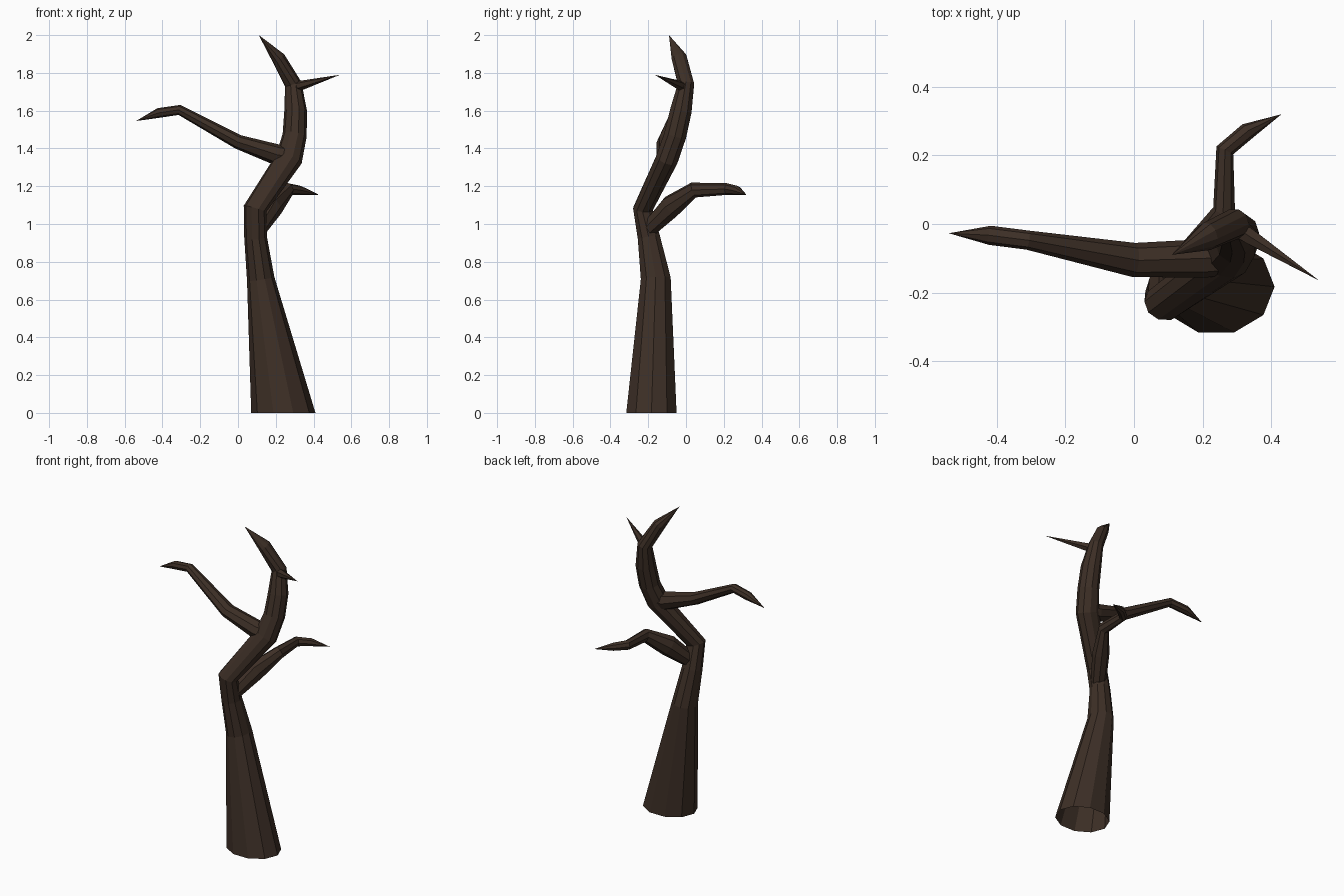
import bpy, bmesh, math
from mathutils import Vector

bark = bpy.data.materials.new("dark brown bark")
bark.diffuse_color = (0.046, 0.028, 0.019, 1)


def limb(name, path, tip, sides, ref, start_dir=None):
    """Tapered open tube through (x, y, z, radius_u, radius_v) rings, ending in a point."""
    bm = bmesh.new()
    pts = [Vector(p[:3]) for p in path] + [Vector(tip)]
    rings = []
    for i, p in enumerate(path):
        ahead = (pts[i + 1] - pts[i]).normalized()
        behind = (pts[i] - pts[i - 1]).normalized() if i else ahead
        t = (ahead + behind).normalized()
        if i == 0 and start_dir:
            t = Vector(start_dir)
        u = Vector(ref)
        u = (u - t * u.dot(t)).normalized()
        v = t.cross(u)
        ring = []
        for k in range(sides):
            a = 2 * math.pi * k / sides
            ring.append(bm.verts.new(pts[i] + u * p[3] * math.cos(a) + v * p[4] * math.sin(a)))
        rings.append(ring)
    end = bm.verts.new(tip)
    for k in range(sides):
        n = (k + 1) % sides
        for a, b in zip(rings, rings[1:]):
            bm.faces.new((a[k], a[n], b[n], b[k]))
        bm.faces.new((rings[-1][k], rings[-1][n], end))
    bmesh.ops.recalc_face_normals(bm, faces=bm.faces)
    me = bpy.data.meshes.new(name)
    bm.to_mesh(me)
    bm.free()
    me.materials.append(bark)
    ob = bpy.data.objects.new(name, me)
    bpy.context.collection.objects.link(ob)
    return ob


# Crooked trunk, open at the bottom
limb("trunk", [
    (0.24, -0.183, 0.0, 0.17, 0.14),
    (0.12, -0.16, 0.71, 0.073, 0.083),
    (0.093, -0.197, 0.93, 0.06, 0.062),
    (0.09, -0.228, 1.08, 0.062, 0.054),
    (0.27, -0.10, 1.345, 0.072, 0.062),
    (0.30, -0.057, 1.47, 0.064, 0.062),
    (0.305, -0.027, 1.60, 0.06, 0.06),
    (0.292, 0.0, 1.74, 0.045, 0.045),
    (0.213, -0.036, 1.88, 0.037, 0.042),
], (0.11, -0.09, 2.0), 10, (1, 0, 0), (0, 0, 1))

# Long branch to the left
limb("left_branch", [
    (0.30, -0.095, 1.355, 0.05, 0.05),
    (0.21, -0.10, 1.365, 0.056, 0.056),
    (0.0, -0.105, 1.435, 0.038, 0.05),
    (-0.31, -0.047, 1.604, 0.027, 0.028),
    (-0.42, -0.033, 1.588, 0.026, 0.028),
], (-0.54, -0.027, 1.545), 8, (0, 0, 1))

# Bent branch to the back
limb("back_branch", [
    (0.105, -0.20, 0.97, 0.045, 0.045),
    (0.185, -0.08, 1.092, 0.063, 0.05),
    (0.263, 0.04, 1.18, 0.041, 0.033),
    (0.265, 0.215, 1.185, 0.031, 0.027),
    (0.33, 0.27, 1.177, 0.025, 0.025),
], (0.43, 0.32, 1.155), 8, (0, 0, 1))

# Small thorn-like twig near the top
limb("twig", [
    (0.30, -0.012, 1.725, 0.028, 0.028),
    (0.34, -0.038, 1.735, 0.025, 0.025),
], (0.54, -0.165, 1.79), 6, (0, 0, 1))
